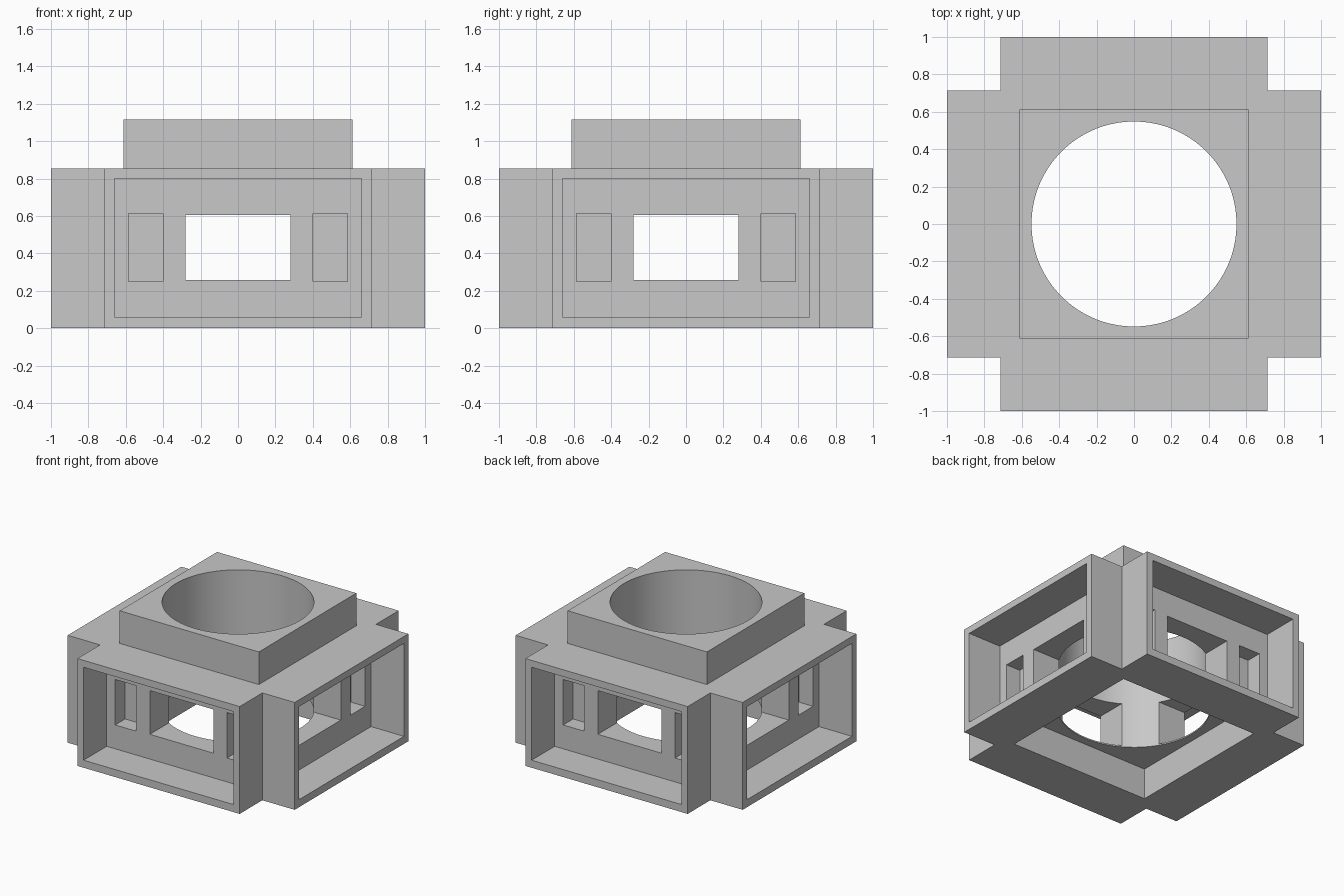
import bpy, bmesh, math
from mathutils import Matrix

if "Cube" in bpy.data.objects:
    bpy.data.objects.remove(bpy.data.objects["Cube"])

ARM = 0.715        # half width of each arm
BODY_TOP = 0.855
COLLAR = 0.613     # half width of the collar and of the matching socket
TOP = 1.115

grey = bpy.data.materials.new("plain grey")
grey.use_nodes = True
grey.diffuse_color = (0.58, 0.58, 0.58, 1)
grey.node_tree.nodes["Principled BSDF"].inputs["Base Color"].default_value = grey.diffuse_color


def make_object(name, bm):
    mesh = bpy.data.meshes.new(name)
    bm.to_mesh(mesh)
    bm.free()
    ob = bpy.data.objects.new(name, mesh)
    bpy.context.collection.objects.link(ob)
    mesh.materials.append(grey)
    return ob


def box(name, x, y, z, turn=0):
    """Box from (low, high) ranges, turned about the vertical axis."""
    bm = bmesh.new()
    bmesh.ops.create_cube(bm, size=1)
    for v in bm.verts:
        v.co = [r[0] + (c + 0.5) * (r[1] - r[0]) for c, r in zip(v.co, (x, y, z))]
    bm.transform(Matrix.Rotation(turn, 4, "Z"))
    return make_object(name, bm)


def combine(target, other, operation):
    """Apply a boolean and discard the helper."""
    other.hide_render = True
    mod = target.modifiers.new("cut", "BOOLEAN")
    mod.object, mod.operation, mod.solver = other, operation, "EXACT"
    graph = bpy.context.evaluated_depsgraph_get()
    mesh = bpy.data.meshes.new_from_object(target.evaluated_get(graph))
    target.modifiers.clear()
    target.data = mesh
    bpy.data.objects.remove(other)


# Cross-shaped body, extruded from its outline
bm = bmesh.new()
corner = [(1, -ARM), (1, ARM), (ARM, ARM)]
outline = []
for k in range(4):
    turn = Matrix.Rotation(k * math.pi / 2, 3, "Z")
    outline += [bm.verts.new(turn @ Matrix.Translation((x, y, 0)).translation) for x, y in corner]
base = bm.faces.new(outline)
top = bmesh.ops.extrude_face_region(bm, geom=[base])["geom"]
bmesh.ops.translate(bm, vec=(0, 0, BODY_TOP), verts=[g for g in top if isinstance(g, bmesh.types.BMVert)])
bmesh.ops.recalc_face_normals(bm, faces=bm.faces)
body = make_object("connector_block", bm)

# Square collar on top, socket of the same size underneath
side = (-COLLAR, COLLAR)
combine(body, box("collar", side, side, (0.83, TOP)), "UNION")
combine(body, box("socket_cutter", side, side, (-0.1, 0.246)), "DIFFERENCE")

# Recess, window and two small pockets in each of the four sides
for k in range(4):
    turn = k * math.pi / 2
    combine(body, box("recess_cutter", (-0.66, 0.66), (-1.1, -0.71), (0.06, 0.8), turn), "DIFFERENCE")
    combine(body, box("window_cutter", (-0.28, 0.28), (-0.8, -0.2), (0.257, 0.605), turn), "DIFFERENCE")
    for x in ((-0.585, -0.4), (0.4, 0.585)):
        combine(body, box("pocket_cutter", x, (-0.8, -0.585), (0.25, 0.612), turn), "DIFFERENCE")

# Round bore through the middle
bm = bmesh.new()
bmesh.ops.create_cone(bm, cap_ends=True, segments=128, radius1=0.548, radius2=0.548, depth=4)
combine(body, make_object("bore_cutter", bm), "DIFFERENCE")

# Smooth bore, sharp edges elsewhere
bpy.ops.object.select_all(action="DESELECT")
body.select_set(True)
bpy.context.view_layer.objects.active = body
bpy.ops.object.shade_smooth_by_angle(angle=math.radians(30))
